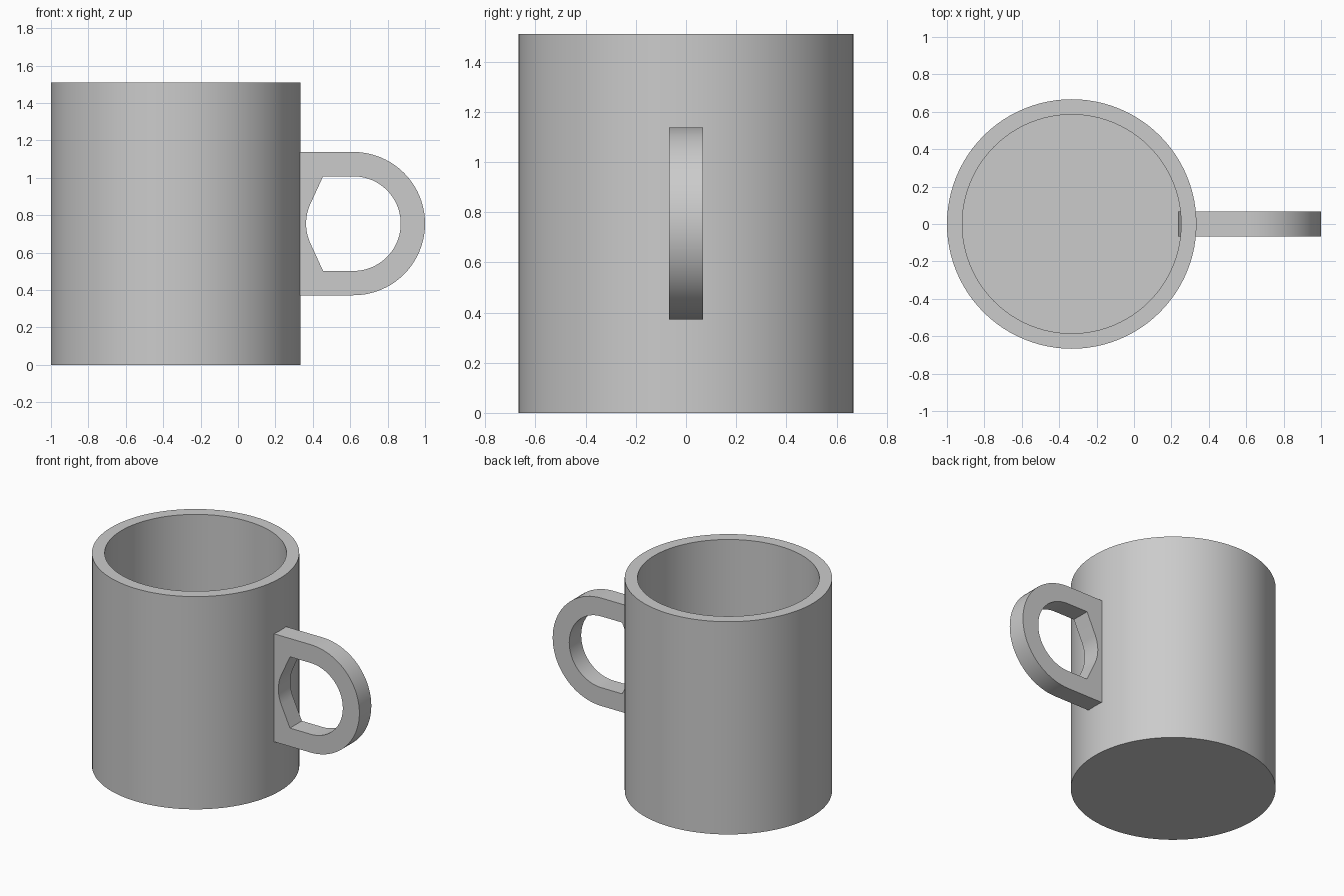
import bpy
import bmesh
from math import atan2, cos, sin, pi, radians
from mathutils import Vector

if "Cube" in bpy.data.objects:
    bpy.data.objects.remove(bpy.data.objects["Cube"])

HEIGHT = 1.51
OUTER, INNER, FLOOR = 0.667, 0.585, 0.08
BODY_X = -0.333
HANDLE_X, HANDLE_Z, HALF_WIDTH = 0.617, 0.755, 0.067

grey = bpy.data.materials.new("plain grey")
grey.use_nodes = True
grey.diffuse_color = (0.6, 0.6, 0.6, 1)
grey.node_tree.nodes["Principled BSDF"].inputs["Base Color"].default_value = (0.6, 0.6, 0.6, 1)


def finish(name, bm):
    """Turn a bmesh into a grey object, smooth except at sharp edges."""
    bmesh.ops.recalc_face_normals(bm, faces=bm.faces)
    mesh = bpy.data.meshes.new(name)
    bm.to_mesh(mesh)
    bm.free()
    mesh.materials.append(grey)
    obj = bpy.data.objects.new(name, mesh)
    bpy.context.collection.objects.link(obj)
    bpy.ops.object.select_all(action="DESELECT")
    obj.select_set(True)
    bpy.context.view_layer.objects.active = obj
    bpy.ops.object.shade_smooth_by_angle(angle=radians(30))
    return obj


# Cup body: lathed wall with a hollow inside
bm = bmesh.new()
profile = [(0, 0), (OUTER, 0), (OUTER, HEIGHT), (INNER, HEIGHT), (INNER, FLOOR), (0, FLOOR)]
verts = [bm.verts.new((r, 0, z)) for r, z in profile]
edges = [bm.edges.new(pair) for pair in zip(verts, verts[1:])]
bmesh.ops.spin(bm, geom=verts + edges, cent=(0, 0, 0), axis=(0, 0, 1),
               angle=2 * pi, steps=96, use_duplicate=False)
bmesh.ops.remove_doubles(bm, verts=bm.verts, dist=0.0001)
body = finish("cup_body", bm)
body.location.x = BODY_X


def arc(radius, start, end, steps):
    angles = [start + (end - start) * i / steps for i in range(steps + 1)]
    return [(radius * cos(a), radius * sin(a)) for a in angles]


def handle_outline(radius, corner):
    """Round on the right, straight to two corners, tangent to the circle on the left."""
    tangent = 2 * atan2(radius, corner) - pi / 2
    tangent = pi / 2 + 2 * atan2(corner, radius)
    return (arc(radius, pi / 2, -pi / 2, 40) + [(-corner, -radius)]
            + arc(radius, 2 * pi - tangent, tangent, 12) + [(-corner, radius)])


# Handle: flat loop with an opening, the inner end sunk in the wall
bm = bmesh.new()
loops = []
for radius, corner in ((0.383, 0.317), (0.253, 0.162)):
    for y in (-HALF_WIDTH, HALF_WIDTH):
        loops.append([bm.verts.new(Vector((x + HANDLE_X, y, z + HANDLE_Z)))
                      for x, z in handle_outline(radius, corner)])
out_front, out_back, in_front, in_back = loops
count = len(out_front)
for a, b in ((out_front, out_back), (out_back, in_back), (in_back, in_front), (in_front, out_front)):
    for i in range(count):
        j = (i + 1) % count
        bm.faces.new((a[i], a[j], b[j], b[i]))
finish("handle", bm)
